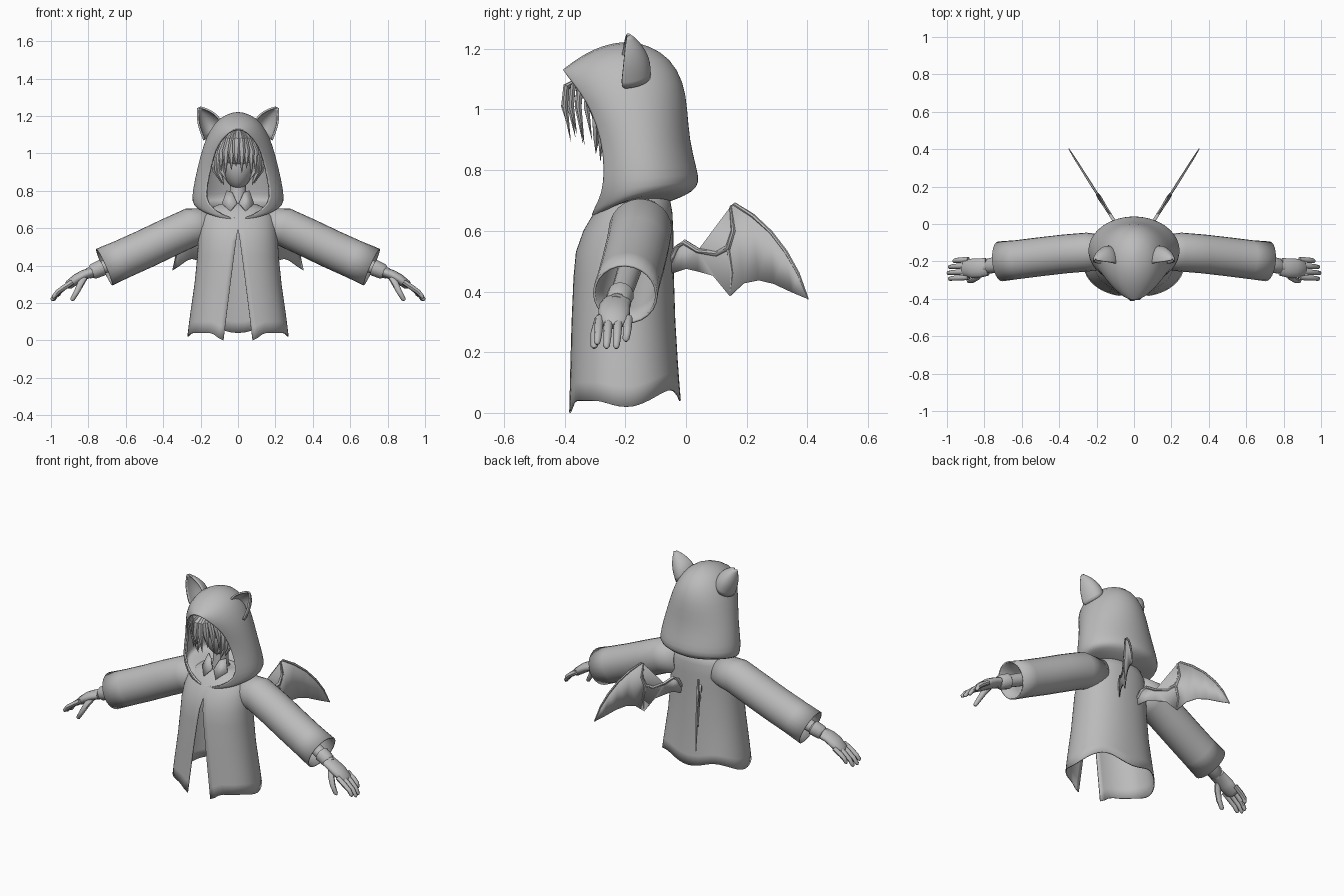
import bpy, bmesh, math
from mathutils import Vector

if "Cube" in bpy.data.objects:
    bpy.data.objects.remove(bpy.data.objects["Cube"])

grey = bpy.data.materials.new("plain_grey")
grey.diffuse_color = (0.5, 0.5, 0.5, 1)
grey.use_nodes = True
grey.node_tree.nodes["Principled BSDF"].inputs["Base Color"].default_value = grey.diffuse_color


def finish(name, bm, mirror=False, thick=0, subdiv=0, angle=45):
    bmesh.ops.remove_doubles(bm, verts=bm.verts, dist=0.0004)
    bmesh.ops.recalc_face_normals(bm, faces=bm.faces)
    me = bpy.data.meshes.new(name)
    bm.to_mesh(me)
    bm.free()
    ob = bpy.data.objects.new(name, me)
    bpy.context.collection.objects.link(ob)
    me.materials.append(grey)
    bpy.context.view_layer.objects.active = ob
    ob.select_set(True)
    bpy.ops.object.shade_smooth_by_angle(angle=math.radians(angle))
    ob.select_set(False)
    if subdiv:
        ob.modifiers.new("smooth", 'SUBSURF').levels = subdiv
        ob.modifiers["smooth"].render_levels = subdiv
    if thick:
        m = ob.modifiers.new("thickness", 'SOLIDIFY')
        m.thickness = thick
        m.offset = 0
    if mirror:
        ob.modifiers.new("mirror", 'MIRROR')
    return ob


def loft(bm, rows, closed=False, caps=False):
    vs = [[bm.verts.new(p) for p in r] for r in rows]
    n = len(rows[0])
    for a, b in zip(vs, vs[1:]):
        for j in range(n if closed else n - 1):
            k = (j + 1) % n
            bm.faces.new((a[j], a[k], b[k], b[j]))
    if caps:
        bm.faces.new(vs[0])
        bm.faces.new(vs[-1])


def tube(bm, path, radii, sides=8, flat=1.0, caps=True):
    """Tapered tube along points; flat squashes its front-back axis."""
    pts = [Vector(p) for p in path]
    rows = []
    for i, p in enumerate(pts):
        d = (pts[min(i + 1, len(pts) - 1)] - pts[max(i - 1, 0)]).normalized()
        ref = Vector((0, 1, 0)) if abs(d.y) < 0.9 else Vector((1, 0, 0))
        u = d.cross(ref).normalized()
        v = d.cross(u)
        rows.append([p + radii[i] * (u * math.cos(a) + v * math.sin(a) * flat)
                     for a in (2 * math.pi * k / sides for k in range(sides))])
    loft(bm, rows, closed=True, caps=caps)


def lerp_table(tab, x):
    for (x0, y0), (x1, y1) in zip(tab, tab[1:]):
        if x <= x1:
            f = (x - x0) / (x1 - x0)
            f = f * f * (3 - 2 * f)
            return y0 + (y1 - y0) * f
    return tab[-1][1]


# Cloak body: open at the front in a tall slit, with a scalloped hem
HEM = [(0, 0.0), (14, 0.0), (32, 0.04), (60, 0.04), (92, 0.02), (145, 0.075), (180, 0.04)]
BODY = [(0, .268, -.388, -.02), (.07, .26, -.385, -.025), (.15, .25, -.382, -.03), (.3, .23, -.376, -.038),
        (.45, .215, -.368, -.043), (.53, .21, -.36, -.045), (.6, .203, -.335, -.045),
        (.66, .19, -.3, -.048), (.7, .155, -.265, -.055), (.725, .1, -.235, -.08), (.735, .05, -.2, -.12)]
bm = bmesh.new()
rows = []
for z, w, yf, yb in BODY:
    gap = max(0, 0.07 * (0.6 - z) / 0.6)
    t0 = math.asin(gap / w)
    row = []
    for k in range(57):
        t = t0 + (2 * math.pi - 2 * t0) * k / 56
        s, c = math.sin(t), math.cos(t)
        x = w * math.copysign(abs(s) ** 0.92, s)
        y = (yf + yb) / 2 - (yb - yf) / 2 * math.copysign(abs(c) ** 0.92, c)
        deg = math.degrees(min(t, 2 * math.pi - t))
        row.append((x, y, z + lerp_table(HEM, deg) * max(0, 1 - z / 0.3)))
    rows.append(row)
loft(bm, rows)
finish("cloak_body", bm, thick=0.006)

# Hood: arcs running from the face rim round to the back
# rim x, rim y, rim z, back y, back z, half width, side lift
HOOD = [(0, -.29, .665, -.06, .7, .12, .02), (0, -.312, .64, -.03, .71, .19, .035),
        (.085, -.30, .67, .02, .733, .226, .02), (.165, -.272, .725, .04, .76, .242, 0),
        (.172, -.265, .8, .03, .805, .237, 0), (.15, -.275, .9, .006, .9, .217, 0),
        (.127, -.31, 1.0, 0, 1.0, .192, 0), (.1, -.345, 1.055, -.012, 1.09, .167, .01),
        (.062, -.38, 1.1, -.055, 1.165, .127, .022), (.03, -.397, 1.122, -.12, 1.205, .075, .03),
        (0, -.405, 1.13, -.19, 1.22, 0, .028)]
bm = bmesh.new()
rows = []
for xr, yf, zf, yb, zb, w, lift in HOOD:
    t0 = math.asin(xr / w) if w else 0
    row = []
    for k in range(25):
        t = t0 + (math.pi - t0) * k / 24
        f = (math.cos(t0) - math.cos(t)) / (math.cos(t0) + 1)
        row.append((w * math.sin(t), yf + (yb - yf) * f,
                    zf + (zb - zf) * f + lift * 4 * f * (1 - f)))
    rows.append(row)
loft(bm, rows)
for v in list(bm.verts):
    if abs(v.co.x) < 1e-5:
        v.co.x = 0
geo = bmesh.ops.duplicate(bm, geom=bm.verts[:] + bm.edges[:] + bm.faces[:])["geom"]
for v in geo:
    if isinstance(v, bmesh.types.BMVert):
        v.co.x *= -1
finish("hood", bm, thick=0.01, subdiv=1, angle=60)

# Cat ears: hollow half cones; inner x, z and outer x, z of each step, depth
EAR = [(.085, 1.15, .18, 1.07, .095), (.1, 1.19, .197, 1.11, .09), (.128, 1.215, .213, 1.16, .07),
       (.165, 1.236, .216, 1.21, .04), (.2, 1.246, .213, 1.242, .008)]
bm = bmesh.new()
rows = []
for i, (xi, zi, xo, zo, d) in enumerate(EAR):
    rows.append([((xi + xo) / 2 - (xo - xi) / 2 * math.cos(t), -.215 + .005 * i + d * math.sin(t),
                  (zi + zo) / 2 - (zo - zi) / 2 * math.cos(t))
                 for t in (math.pi * k / 12 for k in range(13))])
loft(bm, rows)
finish("ear", bm, mirror=True, thick=0.01, subdiv=1)

# Sleeves with an open cuff
bm = bmesh.new()
tube(bm, [(.13, -.15, .62), (.25, -.15, .605), (.37, -.16, .55), (.5, -.175, .488),
          (.62, -.19, .434), (.715, -.2, .392)], [.085, .1, .1, .1, .1, .103], sides=24, caps=False)
finish("sleeve", bm, mirror=True, thick=0.008)

# Forearm and glove cuff
bm = bmesh.new()
tube(bm, [(.5, -.18, .49), (.7, -.21, .4), (.8, -.23, .358)], [.04, .036, .03], sides=14)
tube(bm, [(.72, -.215, .392), (.725, -.215, .39), (.775, -.225, .368), (.785, -.226, .364)],
     [.034, .044, .041, .033], sides=14)
finish("forearm", bm, mirror=True)

# Hand: flattened palm, four fingers and a thumb
bm = bmesh.new()
tube(bm, [(.785, -.228, .364), (.82, -.235, .352), (.86, -.237, .33), (.905, -.237, .297), (.918, -.237, .285)],
     [.026, .027, .028, .024, .012], sides=14, flat=1.9)
for y, tx, tz in ((-.19, .965, .235), (-.222, .99, .212), (-.254, .997, .212), (-.285, .99, .225)):
    tube(bm, [(.885, y, .312), (.93, y - .003, .283), ((.93 + tx) / 2 + .006, y - .005, (.29 + tz) / 2),
              (tx - .004, y - .008, tz + .008), (tx, y - .008, tz)], [.014, .0145, .013, .011, .004])
tube(bm, [(.815, -.255, .345), (.84, -.285, .305), (.862, -.3, .26), (.885, -.303, .22), (.892, -.303, .213)],
     [.016, .018, .015, .012, .004])
finish("hand", bm, mirror=True)


# Bat wings: thin membrane with raised bones
def wing(y, z):
    return (.108 + (y - .02) * .63, y, z)


TOP = [(-.05, .5), (-.03, .545), (-.005, .562), (.04, .535), (.1, .524), (.14, .545), (.157, .6), (.148, .68)]
EDGE = [(.16, .688), (.22, .65), (.28, .595), (.33, .53), (.37, .46), (.403, .375)]
LOW = [(.35, .397), (.29, .425), (.24, .437), (.19, .427), (.145, .385), (.13, .42), (.09, .452),
       (.04, .466), (0, .475), (-.045, .46)]
bm = bmesh.new()
f = bm.faces.new([bm.verts.new(wing(*p)) for p in TOP + EDGE + LOW])
bmesh.ops.triangulate(bm, faces=[f])
finish("wing_membrane", bm, mirror=True, thick=0.005)
bm = bmesh.new()
tube(bm, [wing(*p) for p in TOP], [.009, .009, .01, .009, .009, .011, .009, .005])
tube(bm, [wing(*p) for p in TOP[-1:] + EDGE], [.004, .006, .007, .006, .006, .005, .002], sides=6)
tube(bm, [wing(.14, .54), wing(.152, .46), wing(.145, .387)], [.008, .006, .002], sides=6)
finish("wing_bones", bm, mirror=True)

# Head and neck
bm = bmesh.new()
bmesh.ops.create_uvsphere(bm, u_segments=24, v_segments=16, radius=1)
for v in bm.verts:
    taper = 1 - .3 * max(0, -v.co.z)
    v.co = (v.co.x * .105 * taper, v.co.y * .105 - .172, v.co.z * .145 + .95)
tube(bm, [(0, -.17, .7), (0, -.17, .76), (0, -.17, .85)], [.055, .045, .043], sides=16)
finish("head", bm)

# Hair: cap, fringe locks and side locks
bm = bmesh.new()
bmesh.ops.create_uvsphere(bm, u_segments=24, v_segments=14, radius=1)
for v in bm.verts:
    v.co = (v.co.x * .12, v.co.y * .15 - .175, v.co.z * .12 + 1.03)
for x, z, y in ((-.09, .9, -.31), (-.065, .89, -.34), (-.035, .91, -.365), (-.01, .93, -.385),
                (.02, .895, -.38), (.045, .92, -.36), (.07, .885, -.335), (.092, .9, -.31)):
    tube(bm, [(x * .3, -.3, 1.125), (x * .7, y - .012, 1.075), (x, y - .018, 1.01), (x * 1.02, y, z)],
         [.012, .021, .02, .001], sides=6, flat=.5)
for sx in (-1, 1):
    for x, y, z in ((.1, -.27, .83), (.112, -.24, .84), (.085, -.285, .855)):
        tube(bm, [(sx * .06, y, 1.08), (sx * (x + .008), y - .012, .98), (sx * (x + .005), y - .01, .91),
                  (sx * (x - .025), y - .012, z)], [.015, .024, .02, .001], sides=6, flat=.6)
finish("hair", bm, angle=35)

# Shirt collar flaps over the neck
bm = bmesh.new()
bm.faces.new([bm.verts.new(p) for p in ((.005, -.245, .735), (.03, -.225, .79), (.06, -.2, .8),
                                        (.085, -.225, .73), (.04, -.275, .69))])
finish("shirt_collar", bm, mirror=True, thick=0.008)
